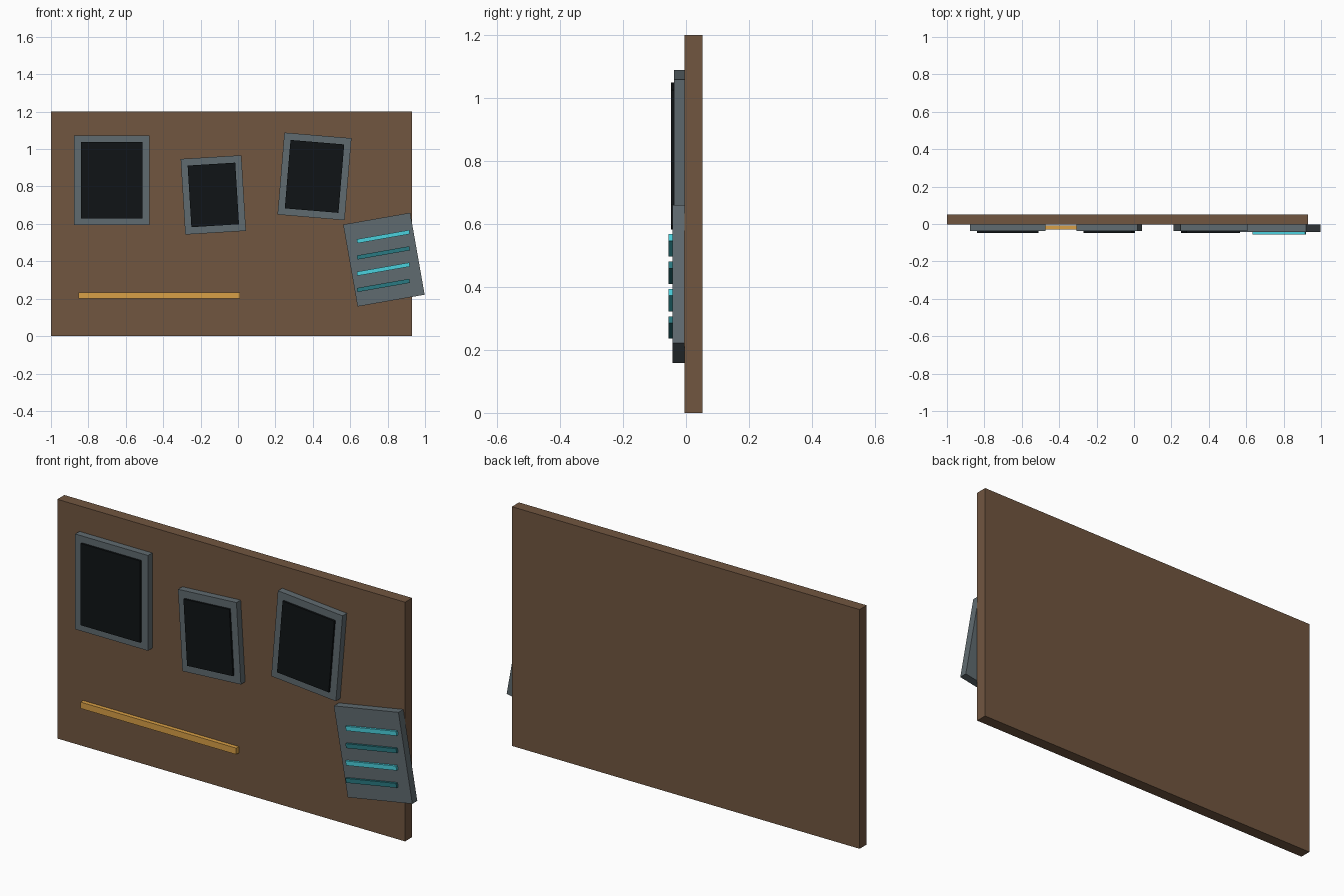
import bpy
from math import radians

default = bpy.data.objects.get("Cube")
if default:
    bpy.data.objects.remove(default, do_unlink=True)


def material(name, colour):
    m = bpy.data.materials.new(name)
    m.use_nodes = True
    m.diffuse_color = (*colour, 1)
    m.node_tree.nodes["Principled BSDF"].inputs["Base Color"].default_value = (*colour, 1)
    return m


wood = material("brown_board", (0.165, 0.093, 0.051))
slate = material("slate_frame", (0.117, 0.147, 0.162))
black = material("dark_panel", (0.005, 0.007, 0.008))
amber = material("amber_strip", (0.69, 0.35, 0.061))
cyan = material("bright_cyan", (0.07, 0.64, 0.73))
teal = material("dark_teal", (0.023, 0.195, 0.223))


def slab(name, centre, size, front, back, mat, tilt=0):
    """Box facing -y; centre and size are in x, z, tilt is anticlockwise from the front."""
    bpy.ops.mesh.primitive_cube_add(size=1, location=(centre[0], (front + back) / 2, centre[1]))
    ob = bpy.context.object
    ob.name = name
    ob.scale = (size[0], back - front, size[1])
    bpy.ops.object.transform_apply(location=False, rotation=False, scale=True)
    ob.rotation_euler.y = -radians(tilt)
    ob.data.materials.append(mat)
    return ob


# Backing board
BOARD_FRONT = -0.004
slab("board", (-0.035, 0.6), (1.93, 1.2), BOARD_FRONT, 0.052, wood)

# Three framed panels, each with a raised dark face
frames = [
    ("left_hand", (-0.675, 0.833), (0.404, 0.478), (0.33, 0.41), 0),
    ("middle", (-0.132, 0.755), (0.325, 0.405), (0.255, 0.33), 3.5),
    ("right_hand", (0.409, 0.854), (0.36, 0.44), (0.288, 0.367), -4.8),
]
for name, centre, outer, inner, tilt in frames:
    slab(name + "_frame", centre, outer, -0.038, BOARD_FRONT, slate, tilt)
    slab(name + "_panel", centre, inner, -0.048, -0.036, black, tilt)

# Tilted plate overhanging the board edge, with four stacked bars
TILT = 10
slab("bar_plate", (0.78, 0.409), (0.364, 0.445), -0.043, BOARD_FRONT, slate, TILT)
for i in range(4):
    slab(f"bar_{i + 1}", (0.777, 0.532 - 0.087 * i), (0.285, 0.022),
         -0.055, -0.042, teal if i % 2 else cyan, TILT)

# Long strip near the bottom
slab("amber_strip", (-0.421, 0.216), (0.864, 0.032), -0.03, -0.009, amber)
